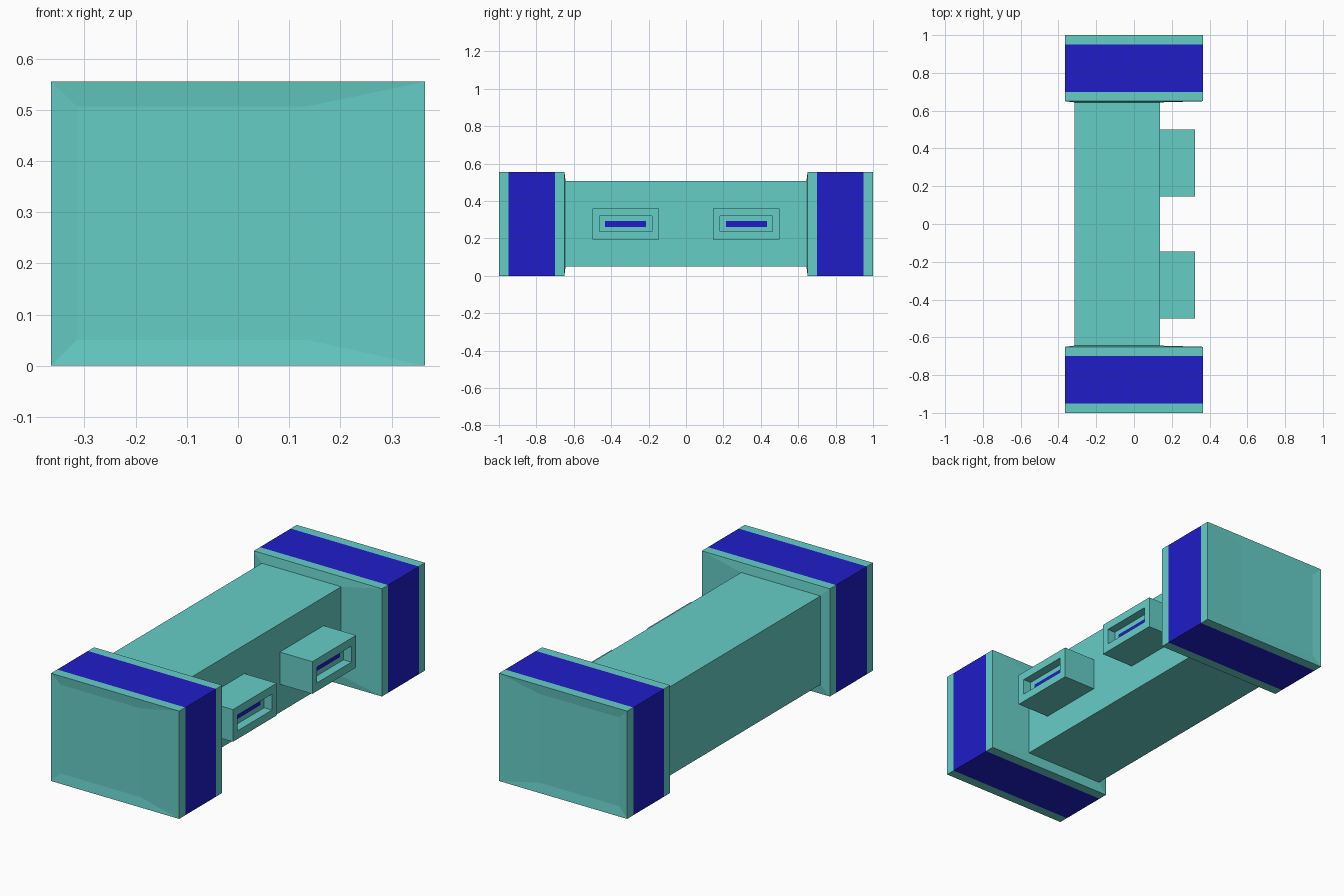
import bpy, bmesh

if "Cube" in bpy.data.objects:
    bpy.data.objects.remove(bpy.data.objects["Cube"])


def material(name, color):
    mat = bpy.data.materials.new(name)
    mat.diffuse_color = (*color, 1)
    mat.use_nodes = True
    mat.node_tree.nodes["Principled BSDF"].inputs["Base Color"].default_value = mat.diffuse_color
    return mat


TEAL = material("teal", (0.133, 0.61, 0.565))
BLUE = material("blue", (0.014, 0.012, 0.58))


def loft(name, axis, rings, blue_spans, cap_start, cap_end):
    """Join rectangles along an axis; each ring is (position, (u0, u1, v0, v1))."""
    bm = bmesh.new()
    loops = []
    for pos, (u0, u1, v0, v1) in rings:
        loop = []
        for u, v in ((u0, v0), (u1, v0), (u1, v1), (u0, v1)):
            loop.append(bm.verts.new((pos, u, v) if axis == "x" else (u, pos, v)))
        loops.append(loop)
    for i, (a, b) in enumerate(zip(loops, loops[1:])):
        for k in range(4):
            n = (k + 1) % 4
            face = bm.faces.new((a[k], a[n], b[n], b[k]))
            face.material_index = int(i in blue_spans)
    if cap_start:
        bm.faces.new(loops[0])
    if cap_end:
        cap = bm.faces.new(loops[-1])
        cap.material_index = int(len(loops) - 1 in blue_spans)
    bmesh.ops.recalc_face_normals(bm, faces=bm.faces)
    mesh = bpy.data.meshes.new(name)
    bm.to_mesh(mesh)
    bm.free()
    mesh.materials.append(TEAL)
    mesh.materials.append(BLUE)
    obj = bpy.data.objects.new(name, mesh)
    bpy.context.collection.objects.link(obj)
    return obj


# Bar with two banded end blocks; block ends are slightly dished
BLOCK = (-0.365, 0.365, 0.0, 0.555)
BAR = (-0.315, 0.137, 0.05, 0.507)
half = [(-0.994, BAR), (-1.0, BLOCK), (-0.95, BLOCK),
        (-0.70, BLOCK), (-0.65, BLOCK), (-0.644, BAR)]
rings = half + [(-y, rect) for y, rect in reversed(half)]
loft("bar_with_end_blocks", "y", rings, {2, 8}, True, True)

# Two side sockets, each with a recess and a blue slot on its floor
for side, yc in (("front", -0.323), ("back", 0.323)):
    def rect(half_y, half_z):
        return (yc - half_y, yc + half_y, 0.278 - half_z, 0.278 + half_z)
    outer, recess, slot = rect(0.178, 0.083), rect(0.14, 0.041), rect(0.11, 0.016)
    loft(side + "_socket", "x",
         [(0.137, outer), (0.322, outer), (0.322, recess), (0.277, recess), (0.277, slot)],
         {4}, False, True)
